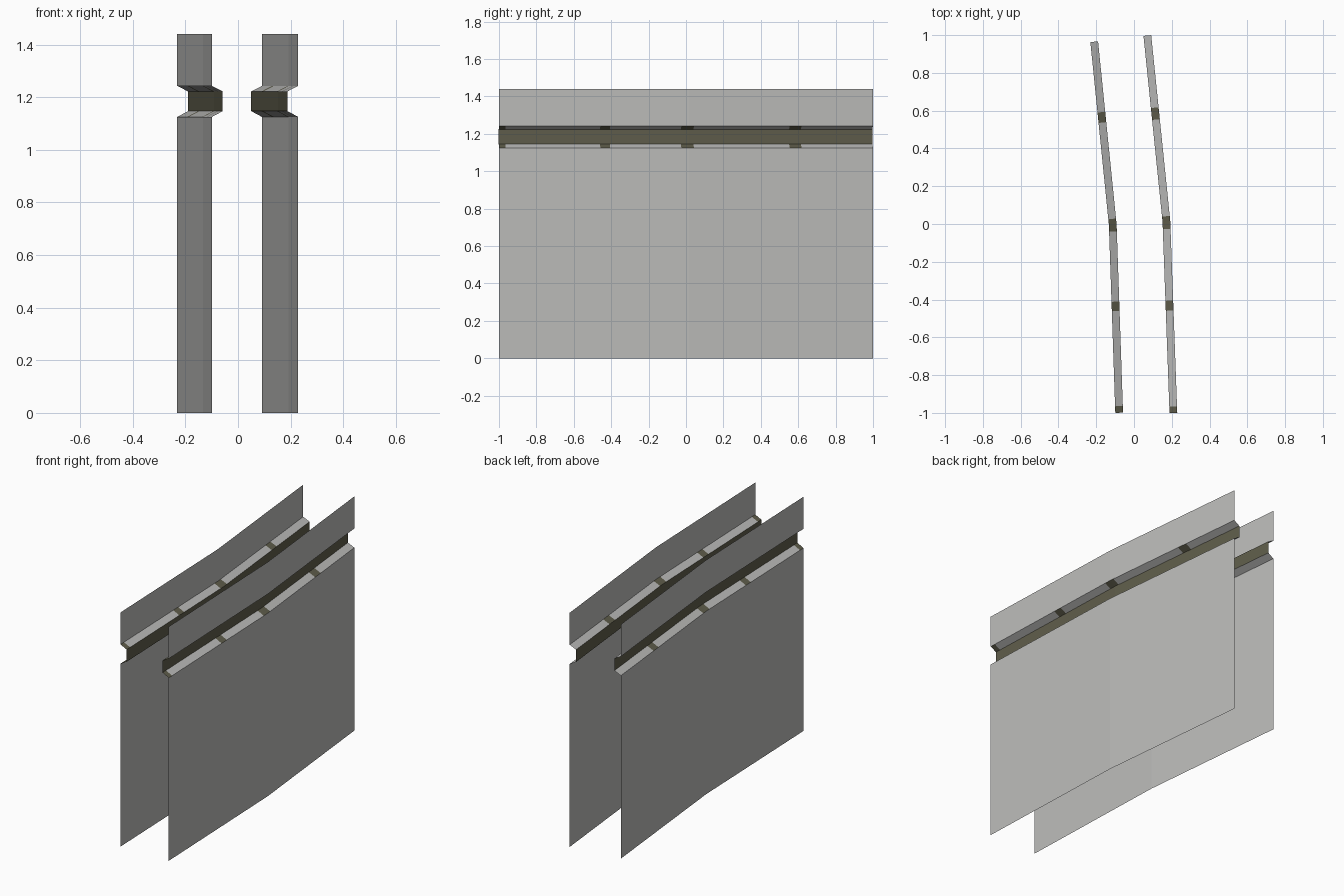
import bpy, bmesh
from mathutils import Vector

if "Cube" in bpy.data.objects:
    bpy.data.objects.remove(bpy.data.objects["Cube"])


def material(name, rgb):
    m = bpy.data.materials.new(name)
    m.diffuse_color = (*rgb, 1)
    m.use_nodes = True
    m.node_tree.nodes["Principled BSDF"].inputs["Base Color"].default_value = m.diffuse_color
    return m


GREY = material("panel grey", (0.50, 0.50, 0.49))
OLIVE = material("dark olive", (0.115, 0.11, 0.07))

# Cross-section: (inward offset, height); rail groove folds inward
PROFILE = [(0, 0), (0, 1.125), (0.041, 1.147), (0.041, 1.222), (0, 1.243), (0, 1.44)]
RAIL, SLOPES = 2, (1, 3)


def wall(name, path, ticks, side):
    """Folded sheet along a bent path; ticks are dark y-ranges on the slopes."""
    p = [Vector(q) for q in path]
    ys = sorted({p[0].y, p[1].y, p[2].y, *[v for t in ticks for v in t]})
    dirs = [(p[1] - p[0]).normalized(), (p[2] - p[1]).normalized()]
    norms = [Vector((d.y, -d.x)) * side for d in dirs]
    bm = bmesh.new()
    cols = []
    for y in ys:
        s = 0 if y < p[1].y else 1
        a, b = p[s], p[s + 1]
        base = a.lerp(b, (y - a.y) / (b.y - a.y))
        n = (norms[0] + norms[1]).normalized() if y == p[1].y else norms[s]
        cols.append([bm.verts.new((base.x + n.x * o, base.y + n.y * o, z)) for o, z in PROFILE])
    for i in range(len(ys) - 1):
        mid = (ys[i] + ys[i + 1]) / 2
        dark = any(t[0] < mid < t[1] for t in ticks)
        for k in range(len(PROFILE) - 1):
            quad = [cols[i][k], cols[i + 1][k], cols[i + 1][k + 1], cols[i][k + 1]]
            if side > 0:      # outer side faces away from the gap
                quad.reverse()
            f = bm.faces.new(quad)
            f.material_index = int(k == RAIL or (dark and k in SLOPES))
    me = bpy.data.meshes.new(name)
    bm.to_mesh(me)
    bm.free()
    me.materials.append(GREY)
    me.materials.append(OLIVE)
    bpy.context.collection.objects.link(bpy.data.objects.new(name, me))


wall("left_barrier", [(-0.099, -1), (-0.133, -0.005), (-0.231, 0.963)],
     [(-1, -0.965), (-0.462, -0.412), (-0.04, 0.025), (0.535, 0.59)], 1)
wall("right_barrier", [(0.229, -1), (0.192, 0.015), (0.091, 1)],
     [(-1, -0.965), (-0.458, -0.405), (-0.025, 0.043), (0.555, 0.618)], -1)
